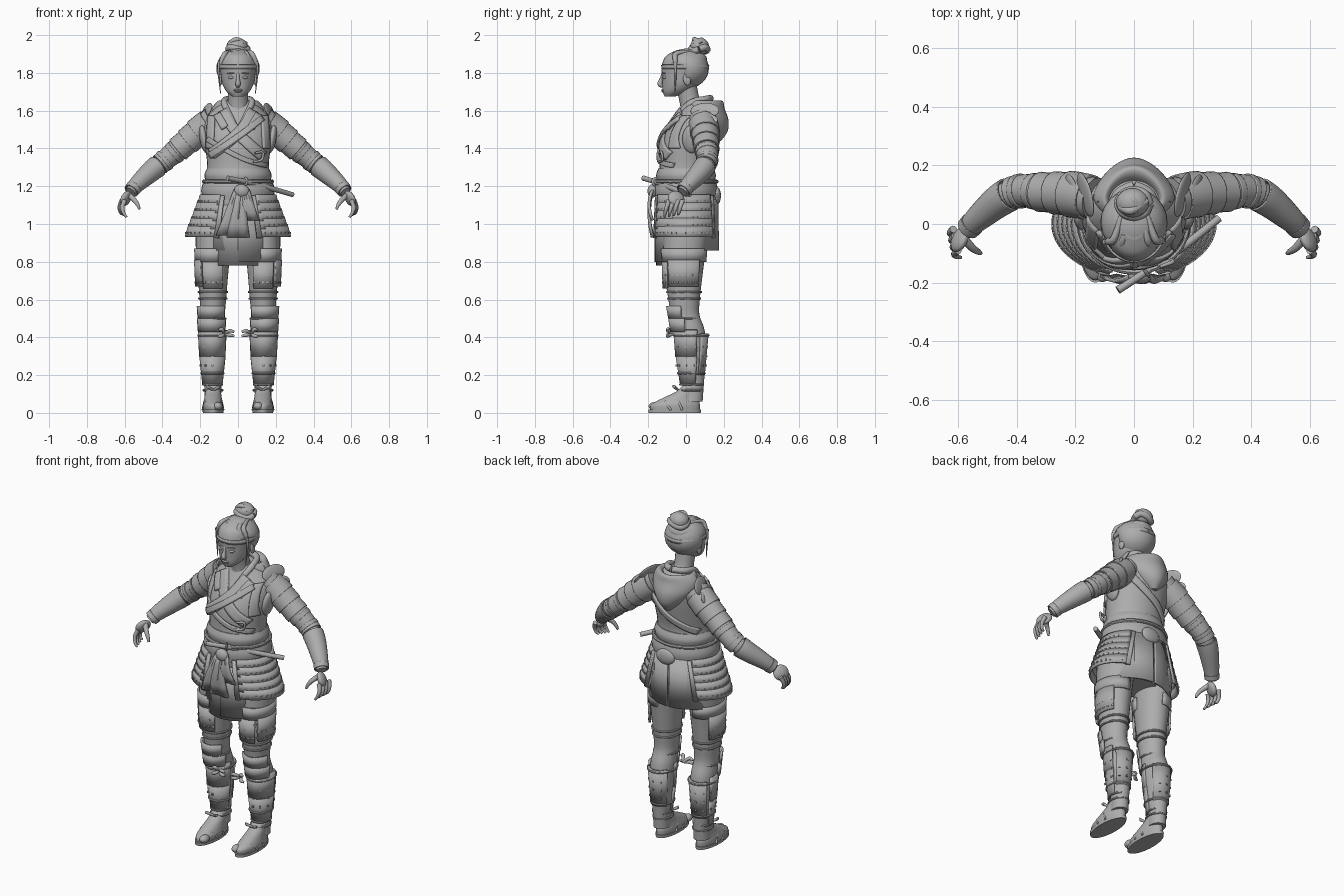
import bpy, bmesh
from math import sin, cos, pi, radians
from mathutils import Vector, Matrix, Euler
from mathutils.bvhtree import BVHTree

if "Cube" in bpy.data.objects:
    bpy.data.objects.remove(bpy.data.objects["Cube"])

grey = bpy.data.materials.new("plain grey")
grey.use_nodes = True
colour = (.42, .42, .42, 1)
grey.diffuse_color = colour
grey.node_tree.nodes["Principled BSDF"].inputs["Base Color"].default_value = colour


# ---------- helpers ----------
def finish(name, bm, mirror=False, thick=0):
    bmesh.ops.recalc_face_normals(bm, faces=bm.faces)
    mesh = bpy.data.meshes.new(name)
    bm.to_mesh(mesh)
    bm.free()
    mesh.materials.append(grey)
    mesh.polygons.foreach_set("use_smooth", [True] * len(mesh.polygons))
    mesh.set_sharp_from_angle(angle=radians(40))
    obj = bpy.data.objects.new(name, mesh)
    bpy.context.scene.collection.objects.link(obj)
    if thick:
        solid = obj.modifiers.new("thickness", 'SOLIDIFY')
        solid.thickness, solid.offset = thick, 0
    if mirror:
        obj.modifiers.new("mirror", 'MIRROR')
    return obj


def skin(name, rows, closed=True, caps=True, **opts):
    """Quads between rows of points, optionally closed and capped."""
    bm = bmesh.new()
    grid = [[bm.verts.new(p) for p in row] for row in rows]
    n = len(rows[0])
    for a, b in zip(grid, grid[1:]):
        for i in range(n if closed else n - 1):
            j = (i + 1) % n
            bm.faces.new((a[i], a[j], b[j], b[i]))
    if caps and closed:
        bm.faces.new(grid[0])
        bm.faces.new(grid[-1])
    return finish(name, bm, **opts)


def spline(keys, steps=5):
    """Smooth curve through keys of any dimension."""
    out, last = [], len(keys) - 1
    for i in range(last):
        a, b, c, d = [Vector(keys[max(0, min(last, i + k))]) for k in (-1, 0, 1, 2)]
        for s in range(steps):
            t = s / steps
            out.append(b + (c - a) * t / 2 + (a * 2 - b * 5 + c * 4 - d) * t * t / 2
                       + (b * 3 - a - c * 3 + d) * t ** 3 / 2)
    return out + [Vector(keys[last])]


def loft(name, keys, cx=0, n=32, **opts):
    """Stack of level ellipses; keys are (z, y centre, x radius, y radius)."""
    rows = [[(cx + rx * cos(2 * pi * i / n), cy + ry * sin(2 * pi * i / n), z)
             for i in range(n)] for z, cy, rx, ry in spline(keys)]
    return skin(name, rows, **opts)


def tube(name, keys, n=12, **opts):
    """Round tube; keys are (x, y, z, radius)."""
    pts, rows = spline(keys), []
    for i, p in enumerate(pts):
        t = (pts[min(i + 1, len(pts) - 1)] - pts[max(i - 1, 0)]).xyz.normalized()
        u = t.cross(Vector((.1, 1, .2))).normalized()
        v = t.cross(u)
        rows.append([p.xyz + (u * cos(2 * pi * k / n) + v * sin(2 * pi * k / n)) * p.w
                     for k in range(n)])
    return skin(name, rows, **opts)


def arc_point(a, z, r, cx, cy):
    return (cx + r[0] * cos(radians(a)), cy + r[1] * sin(radians(a)), z)


def arc(name, low, high, a0, a1, cx=0, cy=0, thick=.012, mirror=True, n=20):
    """Curved plate between two ellipse arcs; low and high are (z, rx, ry)."""
    rows = [[arc_point(a0 + (a1 - a0) * i / n, z, r, cx, cy) for i in range(n + 1)]
            for z, *r in (low, high)]
    return skin(name, rows, closed=False, thick=thick, mirror=mirror)


def studs(name, z, r, a0, a1, count, cx=0, cy=0):
    """Row of small lacing knots round an ellipse."""
    bm = bmesh.new()
    for i in range(count):
        a = a0 + (a1 - a0) * i / (count - 1)
        m = Matrix.Translation(arc_point(a, z, r, cx, cy)) @ Matrix.Rotation(radians(a), 4, 'Z')
        bmesh.ops.create_cube(bm, size=.01, matrix=m)
    finish(name, bm, mirror=True)


def ball(name, centre, size, turn=(0, 0, 0), **opts):
    bm = bmesh.new()
    m = Matrix.LocRotScale(Vector(centre), Euler([radians(a) for a in turn]), Vector(size))
    bmesh.ops.create_uvsphere(bm, u_segments=24, v_segments=16, radius=1, matrix=m)
    return finish(name, bm, **opts)


def hoop(name, z, r, cx=0, cy=0, thin=.006, mirror=True):
    tube(name, [(*arc_point(a, z, r, cx, cy), thin) for a in range(0, 361, 30)], n=8, mirror=mirror)


def ribbon(name, base, path, width, side=-1, lift=.006, mirror=False):
    """Flat strip laid on the front or back of a base; path is (x, z)."""
    tree = BVHTree.FromPolygons([v.co for v in base.data.vertices],
                                [p.vertices[:] for p in base.data.polygons])
    pts, rows = spline(path), []
    for i, p in enumerate(pts):
        t = (pts[min(i + 1, len(pts) - 1)] - pts[max(i - 1, 0)]).normalized()
        row = []
        for k in (-1, -.5, 0, .5, 1):
            x, z = p.x - t.y * k * width / 2, p.y + t.x * k * width / 2
            spot = Vector((x, side, z))
            hit = tree.ray_cast(spot, Vector((0, -side, 0)))[0] or tree.find_nearest(spot)[0]
            row.append(hit + Vector((0, side * lift, 0)))
        rows.append(row)
    return skin(name, rows, closed=False, thick=.014, mirror=mirror)


# ---------- head ----------
head = loft("head", [(1.675, -.085, .03, .028), (1.7, -.055, .06, .068), (1.74, -.03, .082, .095),
                     (1.79, -.02, .091, .108), (1.84, -.01, .097, .118), (1.89, 0, .085, .105),
                     (1.92, 0, .04, .05)])
tube("neck", [(0, .04, 1.58, .07), (0, .02, 1.65, .054), (0, 0, 1.74, .056)], n=20)
tube("nose", [(0, -.122, 1.8, .007), (0, -.13, 1.77, .009), (0, -.138, 1.742, .014),
              (0, -.122, 1.73, .01)])
for z, width in ((1.71, .024), (1.702, .02)):
    ball("lip", (0, -.121, z), (width, .01, .006))
ball("eye", (.036, -.113, 1.776), (.017, .01, .008), (0, 0, 20), mirror=True)
ball("brow", (.038, -.117, 1.798), (.022, .008, .004), (0, 4, 20), mirror=True)
ball("ear", (.093, .005, 1.765), (.01, .02, .032), (10, 0, 0), mirror=True)

# hair cap with the hairline drawn in over the face
hair = ball("hair", (0, .003, 1.823), (.115, .118, .106))
for v in hair.data.vertices:
    if v.co.y < -.02 and v.co.z < 1.84:
        v.co = Vector((v.co.x * .7, v.co.y * .7, v.co.z))
ball("hair_bun", (-.005, .072, 1.94), (.056, .05, .046))
tube("bun_coil", [(.05 * cos(a * pi / 4), .07 + .042 * sin(a * pi / 4), 1.925 + .01 * sin(a * pi / 2), .018)
                  for a in range(9)])
tube("bun_twist", [(-.05, .06, 1.95, .01), (-.01, .045, 1.976, .014), (.045, .08, 1.955, .01)])
tube("bun_loop", [(-.035, .1, 1.95, .01), (0, .08, 1.974, .014), (.025, .04, 1.95, .01)])
for x in (-.085, -.045, .012, .055, .09):
    tube("swept_lock", [(x * .5, .03, 1.915, .008), (x * .8, -.05, 1.903, .013),
                        (x, -.102 + abs(x) * .5, 1.868, .013), (x * 1.15, -.118 + abs(x) * .7, 1.835, .006)])
tube("side_lock", [(.1, -.06, 1.86, .008), (.102, -.055, 1.79, .005), (.092, -.06, 1.69, .002)], mirror=True)
arc("headband", (1.82, .106, .122), (1.843, .11, .124), -90, 90, cy=-.004, thick=.007)

# ---------- torso and clothing ----------
torso = loft("torso", [(.9, .01, .13, .1), (1.0, .01, .18, .14), (1.1, 0, .185, .152), (1.2, 0, .175, .155),
                       (1.3, 0, .163, .14), (1.4, .01, .172, .147), (1.48, .03, .18, .14),
                       (1.55, .055, .175, .12), (1.61, .065, .125, .095), (1.65, .055, .07, .07)])
hood = loft("hood", [(1.44, .165, .02, .02), (1.49, .155, .085, .065), (1.55, .13, .135, .095),
                     (1.61, .105, .14, .1), (1.65, .1, .11, .095), (1.645, .09, .09, .075), (1.6, .08, .07, .05)])
# drape the back of the hood to a point
for v in hood.data.vertices:
    v.co.x *= 1 - max(0, v.co.y - .09) * 2.4
tube("hood_fold", [(.115, .07, 1.63, .012), (.07, .165, 1.575, .015), (0, .205, 1.53, .017),
                   (-.07, .165, 1.575, .015), (-.115, .07, 1.63, .012)])
tube("collar", [(0, -.085, 1.5, .012), (.04, -.045, 1.57, .015), (.072, .025, 1.64, .018),
                (.055, .1, 1.66, .018), (0, .13, 1.665, .018)], mirror=True)
ribbon("left_lapel", torso, [(.08, 1.6), (.02, 1.5), (-.07, 1.42), (-.14, 1.37)], .055, lift=.012)
ribbon("right_lapel", torso, [(-.08, 1.6), (-.02, 1.5), (.06, 1.42), (.13, 1.36)], .055)
ribbon("chest_strap", torso, [(.13, 1.56), (.04, 1.49), (-.06, 1.42), (-.15, 1.36)], .03, lift=.02)
ribbon("chest_plate_edge", torso, [(-.16, 1.45), (-.08, 1.4), (.04, 1.34), (.15, 1.31)], .025, lift=.01)
ribbon("back_strap", torso, [(.14, 1.5), (.05, 1.42), (-.05, 1.36), (-.14, 1.31)], .035, side=1)
ribbon("side_strap", torso, [(.14, 1.57), (.145, 1.48), (.15, 1.4)], .035, mirror=True)
for side in (1, -1):
    ribbon("shoulder_strap_end", torso, [(.11 * side, 1.58), (.07 * side, 1.51)], .04, lift=.014)
tube("chest_hook", [(.08, -.14, 1.33, .006), (.125, -.125, 1.34, .007), (.13, -.13, 1.38, .007),
                    (.09, -.145, 1.375, .006)])

# sash, knot, tails and sword
for name, z, h, rx, ry in (("upper_sash", 1.225, .07, .17, .152), ("lower_sash", 1.13, .1, .187, .163)):
    loft(name, [(z, 0, rx, ry), (z + h / 2, 0, rx + .008, ry + .006), (z + h, 0, rx - .006, ry - .006)])
hoop("sash_cord", 1.225, (.182, .163), thin=.01)
ball("sash_knot", (.02, -.178, 1.175), (.04, .026, .035), (0, 20, 0))
ball("back_knot", (.02, .165, 1.15), (.06, .02, .045))
for x, tip, low, spread in ((.0, -.06, .94, .018), (.01, .0, .93, .02), (.04, .065, 1.02, .012)):
    rows = [[(x + (tip - x) * t + (k - 2) * (.01 + spread * t), -.175 - .018 * sin(t * pi) - .006 * (k % 2),
              1.18 + (low - 1.18) * t) for k in range(5)] for t in (0, .25, .5, .75, 1)]
    skin("sash_tail", rows, closed=False, thick=.012)
tube("sword_sheath", [(.05, -.155, 1.222, .014), (.17, -.075, 1.19, .014), (.29, .02, 1.155, .013)])
tube("sword_grip", [(-.055, -.225, 1.243, .014), (0, -.19, 1.232, .013), (.05, -.155, 1.222, .014)])
ball("sword_guard", (.04, -.163, 1.224), (.007, .024, .024), (0, 0, 33))

# skirt, apron and laced hip plates
arc("skirt", (.86, .208, .156), (1.15, .185, .152), -84, 86, cy=.008)
arc("apron", (.78, .165, .16), (1.1, .18, .162), -131, -28, cy=.008, mirror=False)
arc("apron_overlap", (.8, .19, .168), (1.1, .185, .168), -90, -35, cy=.008, mirror=False)
arc("back_flap", (.86, .19, .164), (1.13, .185, .16), 54, 88, cy=.005)
for i in range(5):
    z, flare = 1.1 - i * .042, .016 * i
    low, high = (.212 + flare, .17 + flare / 8), (.196 + flare, .166 + flare / 8)
    arc("hip_lame", (z, *low), (z + .055, *high), -62 - i, 50 + i)
    studs("hip_lacing", z + .02, low, -58, 46, 14)
for a in (-66, 54):
    arc("hip_plate_border", (.925, .28, .18), (1.15, .2, .17), a - 3, a + 3, n=4)

# ---------- legs ----------
loft("leg", [(1.02, .01, .09, .125), (.85, -.008, .09, .112), (.7, -.012, .078, .096), (.6, -.01, .07, .083),
             (.52, -.005, .064, .076), (.44, .018, .068, .08), (.34, .025, .066, .082), (.24, .033, .055, .068),
             (.13, .04, .045, .053), (.06, .035, .045, .053)], cx=.133, mirror=True)
leg = dict(cx=.133, cy=-.01)
arc("thigh_upper_band", (.8, .09, .113), (.87, .094, .116), -170, 100, **leg)
arc("thigh_front_plate", (.66, .084, .108), (.8, .09, .113), -125, -55, **leg)
arc("thigh_side_plate", (.67, .088, .104), (.81, .094, .112), -48, 45, **leg)
for z in (.69, .73, .77):
    studs("thigh_lacing", z, (.092, .112), -120, 40, 12, **leg)
for z, r in ((.64, (.075, .09)), (.605, (.072, .085)), (.5, (.066, .078))):
    hoop("knee_tie", z, r, **leg)
shin = dict(cx=.138, cy=.01)
arc("knee_guard", (.43, .07, .088), (.5, .075, .098), -160, -10, **shin)
arc("knee_guard_top", (.5, .075, .098), (.565, .08, .11), -145, -20, **shin)
arc("shin_guard_lower", (.15, .048, .056), (.3, .064, .079), -175, 20, cx=.135, cy=.03)
arc("shin_guard_upper", (.3, .064, .079), (.44, .071, .09), -175, 20, cx=.136, cy=.028)
arc("calf_guard", (.2, .056, .064), (.42, .071, .084), 35, 150, cx=.135, cy=.03)
for z, r in ((.41, (.075, .091)), (.21, (.059, .071)), (.15, (.05, .059))):
    hoop("shin_tie", z, r, cx=.135, cy=.028)
for z in (.25, .3, .35):
    studs("shin_lacing", z, (.053 + z * .05, .069 + z * .04), -90, 120, 7, cx=.135, cy=.028)
for dx, dz in ((.03, .022), (-.05, -.008), (-.05, .014), (.035, -.012)):
    tube("knee_bow", [(.07, -.07, .415, .006), (.07 + dx / 2, -.095, .42 + dz, .01),
                      (.07 + dx, -.095, .415 + dz, .006)], mirror=True)

# feet
loft("foot", [(.012, -.058, .052, .13), (.04, -.058, .054, .132), (.06, -.045, .05, .115),
              (.085, -.02, .045, .09), (.112, .012, .043, .066), (.15, .04, .045, .053)],
     cx=.132, mirror=True)
loft("sandal_sole", [(0, -.06, .054, .138), (.018, -.06, .056, .14)], cx=.132, mirror=True)
ball("big_toe", (.107, -.165, .035), (.025, .033, .022), mirror=True)
for y, z in ((-.11, .07), (-.05, .095)):
    tube("sandal_strap", [(.078, y + .03, .015, .006), (.097, y, z - .01, .007), (.132, y, z, .007),
                          (.167, y, z - .01, .007), (.187, y + .03, .015, .006)], mirror=True)
hoop("ankle_tie", .12, (.05, .06), cx=.132, cy=.028)
for dx in (-.035, .035):
    tube("ankle_bow", [(.13, -.04, .12, .006), (.13 + dx, -.065, .14, .009), (.13, -.04, .12, .006)], mirror=True)

# ---------- arms ----------
arm = [(.13, .085, 1.55, .074), (.2, .1, 1.495, .064), (.3, .108, 1.41, .053), (.39, .112, 1.335, .046),
       (.45, .086, 1.287, .046), (.53, .02, 1.215, .036), (.57, -.02, 1.17, .028)]
tube("arm", arm, n=24, mirror=True)
line = spline(arm, 10)


def sleeve(name, start, end, grow0, grow1):
    """Open flaring guard that follows part of the arm."""
    part = line[start:end + 1]
    span = len(part) - 1
    keys = [(*p.xyz, p.w + grow0 + (grow1 - grow0) * i / span) for i, p in enumerate(part)][::2]
    tube(name, keys, n=24, caps=False, thick=.007, mirror=True)


for start, end in ((4, 12), (9, 17), (14, 22)):
    sleeve("shoulder_lame", start, end, .004, .014)
sleeve("upper_arm_guard", 22, 30, .007, .005)
sleeve("elbow_band", 30, 34, .007, .007)
sleeve("forearm_guard", 36, 54, .009, .004)
sleeve("wrist_cuff", 54, 58, .007, .008)
for at in (23, 29):
    sleeve("arm_cord", at, at + 2, .01, .009)
ball("shoulder_wing", (.165, .1, 1.6), (.012, .078, .045), (0, -25, -15), mirror=True)
ball("shoulder_wing_outer", (.21, .1, 1.55), (.011, .07, .04), (0, -30, -12), mirror=True)
ball("sleeve_drape", (.18, .03, 1.45), (.023, .05, .075), (0, 10, 0), mirror=True)

# hands
ball("palm", (.593, -.052, 1.135), (.022, .046, .044), (0, -25, 25), mirror=True)
for i in range(4):
    y, x = -.09 + i * .024, .6 + i * .005
    tube("finger", [(x, y, 1.125, .013), (x + .012, y - .012, 1.09, .011),
                    (x + .006, y - .02, 1.06, .009), (x - .01, y - .024, 1.036 + i * .005, .006)], mirror=True)
tube("thumb", [(.58, -.05, 1.155, .016), (.55, -.082, 1.128, .013), (.53, -.095, 1.1, .01),
               (.522, -.1, 1.078, .006)], mirror=True)
